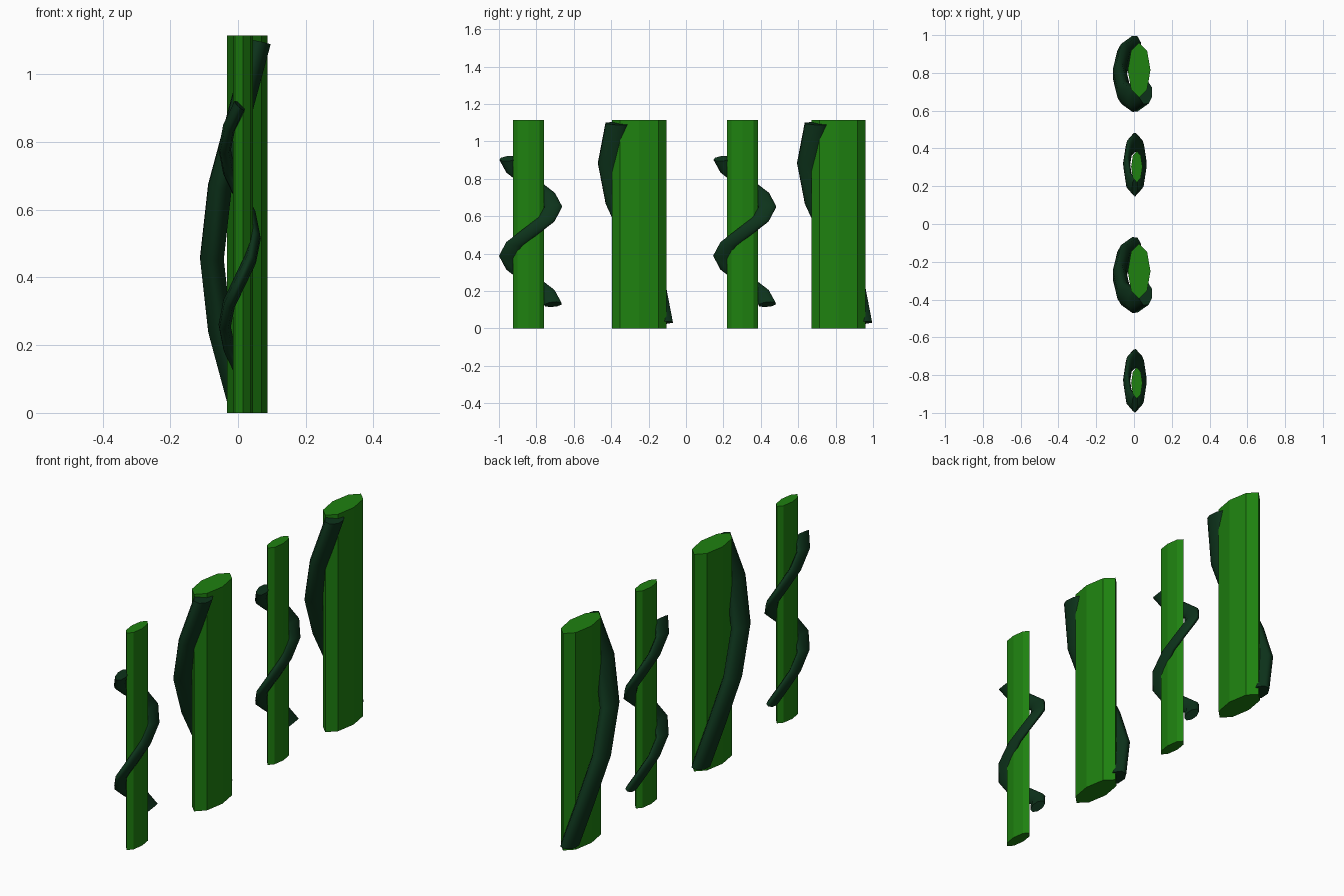
import bpy, math

if "Cube" in bpy.data.objects:
    bpy.data.objects.remove(bpy.data.objects["Cube"])


def material(name, rgb):
    m = bpy.data.materials.new(name)
    m.diffuse_color = (*rgb, 1)
    m.use_nodes = True
    m.node_tree.nodes["Principled BSDF"].inputs["Base Color"].default_value = m.diffuse_color
    return m


STEM = material("stem_green", (0.013, 0.22, 0.005))
VINE = material("vine_green", (0.004, 0.033, 0.011))


# Eight-sided oval stem standing on the ground
def stem(name, x, y, rx, ry, height=1.115):
    bpy.ops.mesh.primitive_cylinder_add(vertices=8, radius=1, depth=1,
                                        location=(x, y, height / 2))
    ob = bpy.context.object
    ob.name = name
    ob.scale = (rx, ry, height)
    ob.data.materials.append(STEM)


# Helical tube in 45 degree steps, flattened in x and z
def vine(name, x, y, radius, thick, squash, z0, rise, steps):
    flat = 0.5
    cu = bpy.data.curves.new(name, 'CURVE')
    cu.dimensions = '3D'
    cu.bevel_depth = thick
    cu.bevel_resolution = 2
    cu.use_fill_caps = True
    sp = cu.splines.new('POLY')
    sp.points.add(steps)
    for i, p in enumerate(sp.points):
        a = math.pi / 2 + i * math.pi / 4
        p.co = (radius * math.cos(a), radius * math.sin(a),
                (z0 + i * rise) / flat, 1)
    ob = bpy.data.objects.new(name, cu)
    bpy.context.collection.objects.link(ob)
    ob.location = (x, y, 0)
    ob.scale = (squash, 1, flat)
    cu.materials.append(VINE)
    bpy.ops.object.select_all(action='DESELECT')
    ob.select_set(True)
    bpy.context.view_layer.objects.active = ob
    bpy.ops.object.convert(target='MESH')
    bpy.ops.object.shade_smooth_by_angle(angle=math.radians(50))


# Two pairs: a thin stem with a tight vine, a thick stem with a loose vine
for i, tag in enumerate(("front", "back")):
    ythin, ythick = 1.145 * i, 1.065 * i
    stem(f"thin_stem_{tag}", 0.015, -0.842 + ythin, 0.03, 0.083)
    vine(f"thin_vine_{tag}", 0.005, -0.83 + ythin, 0.12, 0.05, 0.37,
         0.128, 0.065, 12)
    stem(f"thick_stem_{tag}", 0.027, -0.25 + ythick, 0.06, 0.145)
    vine(f"thick_vine_{tag}", 0.004, -0.27 + ythick, 0.14, 0.065, 0.58,
         0.03, 0.213, 5)
